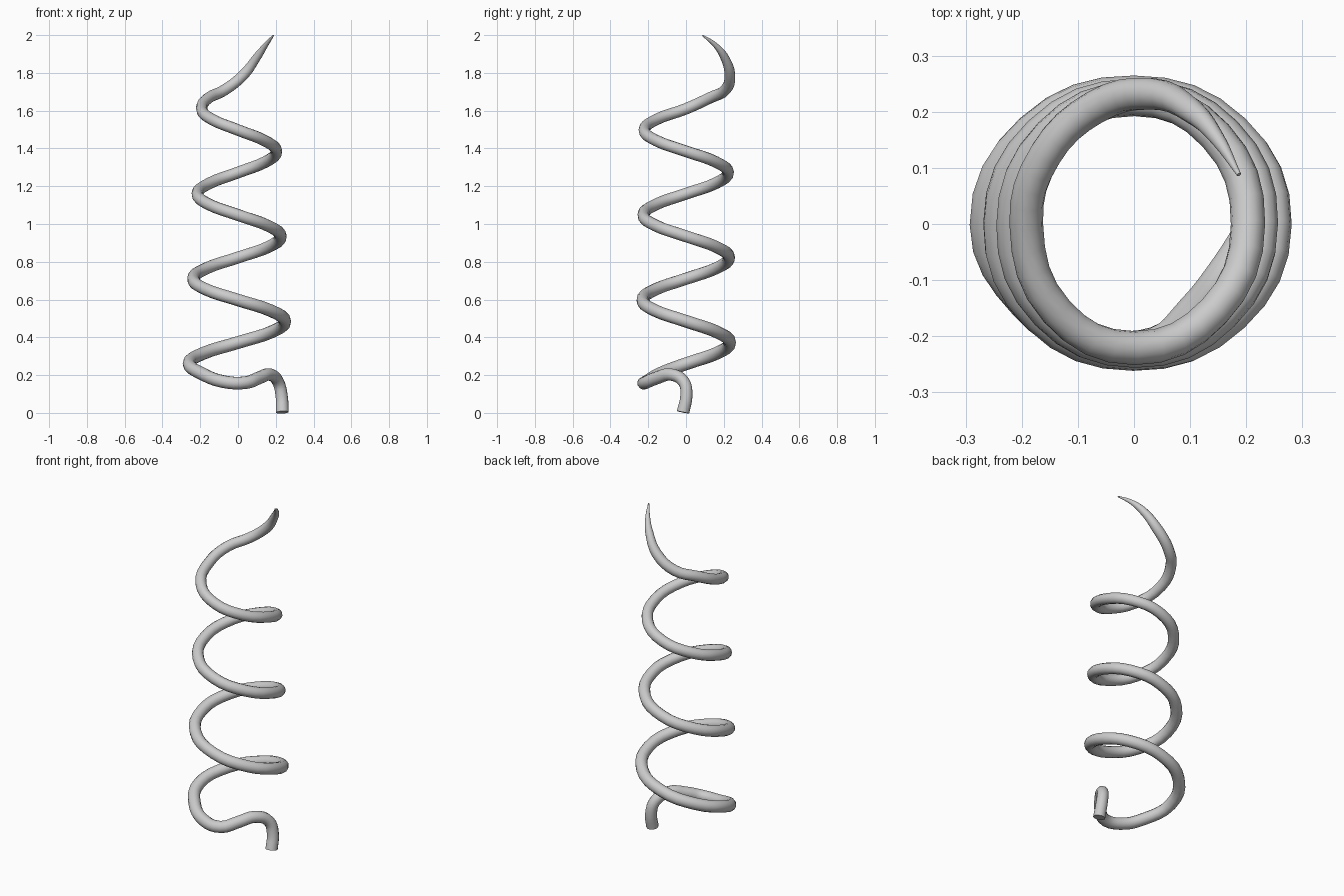
import bpy, math

if "Cube" in bpy.data.objects:
    bpy.data.objects.remove(bpy.data.objects["Cube"])

# Path points: x, y, z, tube radius
stem = [(0.235, -0.016, 0.003, .034), (0.231, 0.002, 0.09, .033), (0.212, -0.012, 0.165, .032),
        (0.168, -0.08, 0.203, .033), (0.11, -0.155, 0.185, .034),
        (0.04, -0.216, 0.160, .034), (-0.08, -0.21, 0.166, .034), (-0.19, -0.14, 0.207, .034)]
tip = [(-0.157, 0.125, 1.667, .030), (-0.07, 0.208, 1.71, .030), (0.03, 0.232, 1.79, .029),
       (0.105, 0.2, 1.89, .022), (0.15, 0.15, 1.952, .013), (0.187, 0.088, 1.998, .004)]

# Three tapering turns of the coil, clockwise seen from above
turns, per_turn = 3, 8
coil = []
for i in range(turns * per_turn + 1):
    t = i / (turns * per_turn)
    a = 2 * math.pi * turns * t
    rx, ry = 0.259 - 0.067 * t, 0.232 - 0.012 * t
    coil.append((-rx * math.cos(a), ry * math.sin(a), 0.26 + 1.35 * t, .034 - .004 * t))

# Round tube swept along the whole path
curve = bpy.data.curves.new("spiral_tendril", 'CURVE')
curve.dimensions = '3D'
curve.bevel_depth = 1.0
curve.bevel_resolution = 4
curve.resolution_u = 4
curve.use_fill_caps = True
spline = curve.splines.new('BEZIER')
path = stem + coil + tip
spline.bezier_points.add(len(path) - 1)
for p, (x, y, z, r) in zip(spline.bezier_points, path):
    p.co = (x, y, z)
    p.radius = r
    p.handle_left_type = p.handle_right_type = 'AUTO'

tendril = bpy.data.objects.new("spiral_tendril", curve)
bpy.context.collection.objects.link(tendril)
bpy.context.view_layer.objects.active = tendril
tendril.select_set(True)
bpy.ops.object.convert(target='MESH')
bpy.ops.object.shade_smooth_by_angle(angle=math.radians(40))
